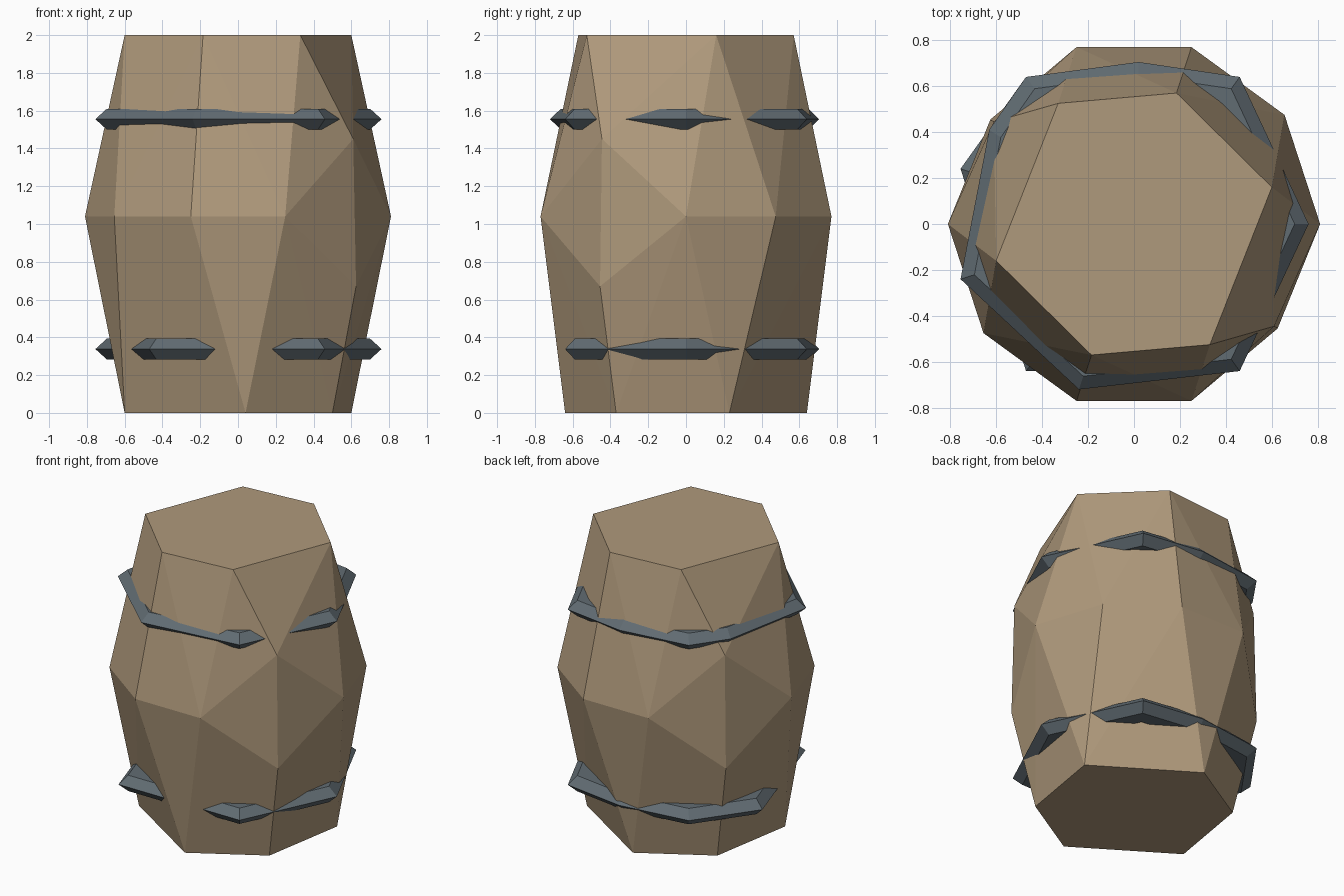
import bpy, bmesh

if "Cube" in bpy.data.objects:
    bpy.data.objects.remove(bpy.data.objects["Cube"])


def finish(bm, name, mat):
    bmesh.ops.recalc_face_normals(bm, faces=bm.faces)
    mesh = bpy.data.meshes.new(name)
    bm.to_mesh(mesh)
    bm.free()
    mesh.materials.append(mat)
    obj = bpy.data.objects.new(name, mesh)
    bpy.context.collection.objects.link(obj)
    return obj


def material(name, color):
    mat = bpy.data.materials.new(name)
    mat.diffuse_color = (*color, 1)
    mat.use_nodes = True
    mat.node_tree.nodes["Principled BSDF"].inputs["Base Color"].default_value = mat.diffuse_color
    return mat


wood = material("wood", (0.43, 0.32, 0.20))
iron = material("iron", (0.12, 0.15, 0.17))

# Barrel body: half of the faceted corners, repeated by a half turn
half = [
    (0.33, -0.525, 2), (0.60, 0.16, 2), (0.185, 0.57, 2),        # top rim
    (0.61, -0.445, 1.45), (0.625, -0.455, 0.67),                 # split belly corner
    (0.81, 0, 1.04), (0.655, 0.475, 1.04), (0.25, 0.77, 1.04), (-0.25, 0.77, 1.04),
    (0.50, -0.37, 0), (0.60, 0.23, 0), (-0.04, 0.64, 0),         # bottom rim
]
bm = bmesh.new()
for x, y, z in half:
    bm.verts.new((x, y, z))
    bm.verts.new((-x, -y, z))
bmesh.ops.convex_hull(bm, input=bm.verts)
finish(bm, "barrel_body", wood)


# Hoops: pointed band swept round an irregular outline, sunk into the wood
def hoop(name, outline, z):
    section = [(1.0, 0), (0.92, 0.055), (0.78, 0.055), (0.78, -0.055), (0.92, -0.055)]
    bm = bmesh.new()
    rings = [[bm.verts.new((x * s, y * s, z + dz)) for s, dz in section] for x, y in outline]
    n, m = len(rings), len(section)
    for i in range(n):
        a, b = rings[i], rings[(i + 1) % n]
        for j in range(m):
            k = (j + 1) % m
            bm.faces.new((a[j], b[j], b[k], a[k]))
    finish(bm, name, iron)


shared = [(0.46, -0.64), (0.76, 0), (0.46, 0.64), (0.02, 0.705), (-0.47, 0.64)]
hoop("upper_hoop", shared + [(-0.63, 0.41), (-0.755, -0.24), (-0.24, -0.72)], 1.555)
hoop("lower_hoop", shared + [(-0.755, 0.24), (-0.47, -0.64)], 0.338)
